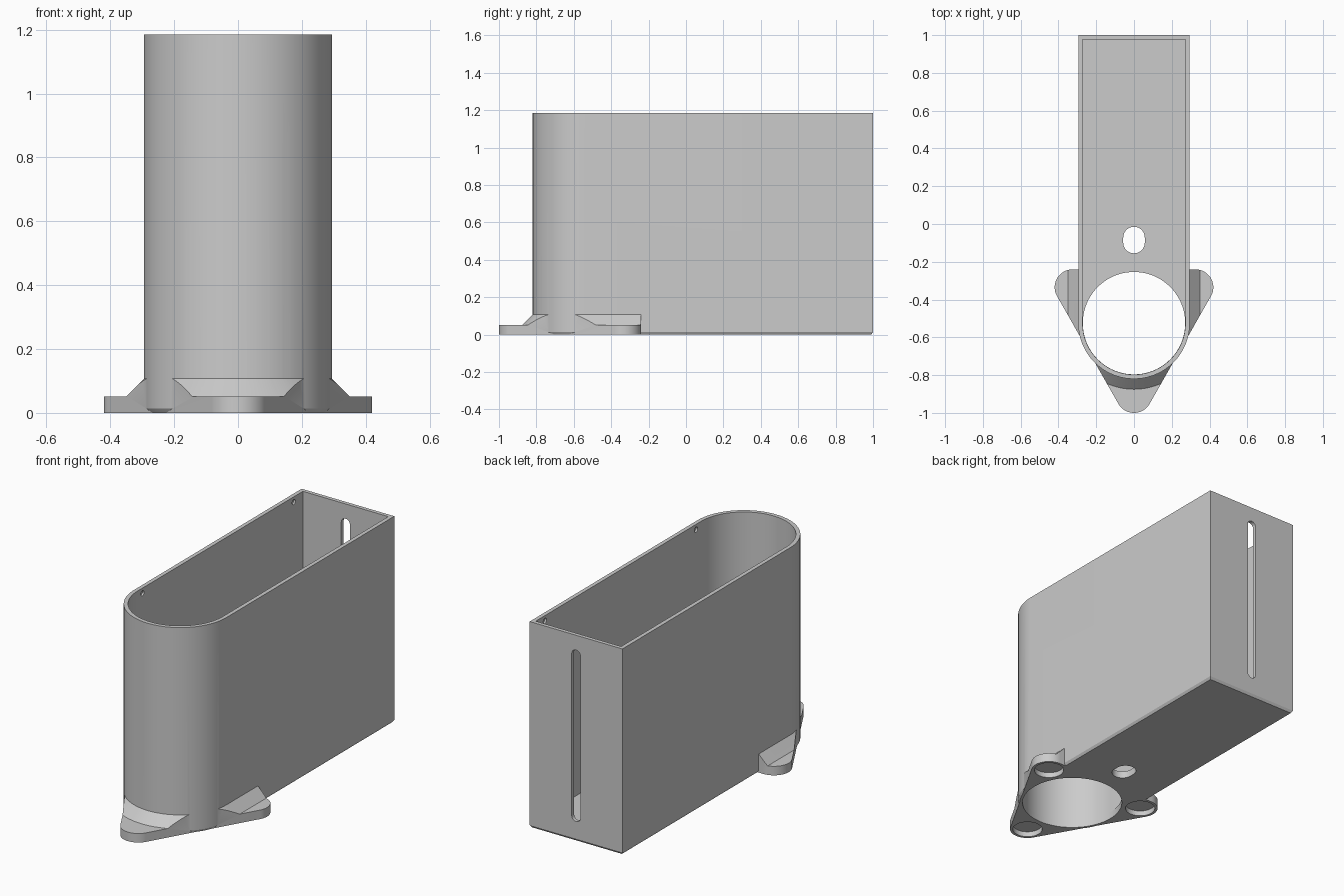
import bpy, bmesh, math

old = bpy.data.objects.get("Cube")
if old:
    bpy.data.objects.remove(old, do_unlink=True)

grey = bpy.data.materials.new("plain_grey")
grey.use_nodes = True
colour = (0.6, 0.6, 0.6, 1)
grey.diffuse_color = colour
grey.node_tree.nodes["Principled BSDF"].inputs["Base Color"].default_value = colour

HEIGHT = 1.185
FLOOR = 0.04
AXIS_Y = -0.525      # centre of the round front
BODY_R = 0.295
INNER_R = 0.272
FOOT_R = 0.095
FOOT_SPOTS = [(0, -0.905), (0.325, -0.335), (-0.325, -0.335)]


def arc(cx, cy, r, start, end, steps=32):
    angles = [math.radians(start + (end - start) * i / steps) for i in range(steps + 1)]
    return [(cx + r * math.cos(a), cy + r * math.sin(a)) for a in angles]


def circle(cx, cy, r, steps=64):
    return arc(cx, cy, r, 0, 360, steps)[:-1]


def capsule(cx, low, high, r):
    return arc(cx, high - r, r, 0, 180) + arc(cx, low + r, r, 180, 360)


def shell_outline(r, back):
    """Half-round front with straight sides and a square back."""
    return arc(0, AXIS_Y, r, 180, 360, 64) + [(r, back), (-r, back)]


def loft(name, layers):
    """Solid through (outline, z) layers with equal point counts."""
    bm = bmesh.new()
    rings = [[bm.verts.new((x, y, z)) for x, y in pts] for pts, z in layers]
    for a, b in zip(rings, rings[1:]):
        for i in range(len(a)):
            j = (i + 1) % len(a)
            bm.faces.new((a[i], a[j], b[j], b[i]))
    bm.faces.new(rings[0][::-1])
    bm.faces.new(rings[-1])
    mesh = bpy.data.meshes.new(name)
    bm.to_mesh(mesh)
    bm.free()
    mesh.materials.append(grey)
    obj = bpy.data.objects.new(name, mesh)
    bpy.context.collection.objects.link(obj)
    return obj


def prism(name, outline, low, high):
    return loft(name, [(outline, low), (outline, high)])


def combine(target, tool, operation):
    """Apply a boolean and remove the tool."""
    mod = target.modifiers.new("cut", "BOOLEAN")
    mod.operation, mod.solver, mod.object = operation, "MANIFOLD", tool
    graph = bpy.context.evaluated_depsgraph_get()
    mesh = bpy.data.meshes.new_from_object(target.evaluated_get(graph))
    target.modifiers.clear()
    target.data = mesh
    bpy.data.objects.remove(tool, do_unlink=True)


# Outer box with a small chamfer at the bottom
body = loft("bin_body", [
    (shell_outline(BODY_R - 0.009, 0.991), 0),
    (shell_outline(BODY_R, 1), 0.014),
    (shell_outline(BODY_R, 1), HEIGHT)])

# Three-cornered foot: a block trimmed to a flat plate with a sloping skirt
lean = math.degrees(math.atan2(-0.325, 0.57))
triangle = (arc(*FOOT_SPOTS[0], FOOT_R, -180 - lean, lean)
            + arc(*FOOT_SPOTS[1], FOOT_R, lean, 90)
            + arc(*FOOT_SPOTS[2], FOOT_R, 90, 180 - lean))
foot = prism("foot", triangle, 0, 0.3)
combine(foot, loft("foot_trim", [
    (shell_outline(0.9, 0.2), -0.1),
    (shell_outline(0.9, 0.2), 0.052),
    (shell_outline(0.35, 0.1), 0.052),
    (shell_outline(0.29, 0.1), 0.112)]), "INTERSECT")
combine(body, foot, "UNION")

# Hollow inside, round opening and oval drain through the floor
combine(body, prism("hollow", shell_outline(INNER_R, 0.978), FLOOR, 1.4), "DIFFERENCE")
combine(body, prism("round_opening", circle(0, AXIS_Y, INNER_R - 0.001, 128), -0.1, 0.3), "DIFFERENCE")
combine(body, prism("oval_drain", capsule(0, -0.155, -0.015, 0.057), -0.1, 0.3), "DIFFERENCE")

# Round recesses under the foot corners
for x, y in FOOT_SPOTS:
    combine(body, prism("recess", circle(x, y, 0.08), -0.1, 0.03), "DIFFERENCE")

# Tall slot in the back wall
slot = prism("back_slot", capsule(0, 0.113, 1.10, 0.0275), -1.1, -0.9)
slot.rotation_euler.x = math.pi / 2
combine(body, slot, "DIFFERENCE")

# Small blind holes inside the rim, both walls at once
for y in (-0.48, 0.895):
    pin = prism("rim_hole", circle(-1.155, y, 0.015, 16), -0.283, 0.283)
    pin.rotation_euler.y = math.pi / 2
    combine(body, pin, "DIFFERENCE")

bpy.ops.object.select_all(action="DESELECT")
body.select_set(True)
bpy.context.view_layer.objects.active = body
bpy.ops.object.shade_smooth_by_angle(angle=math.radians(25))
